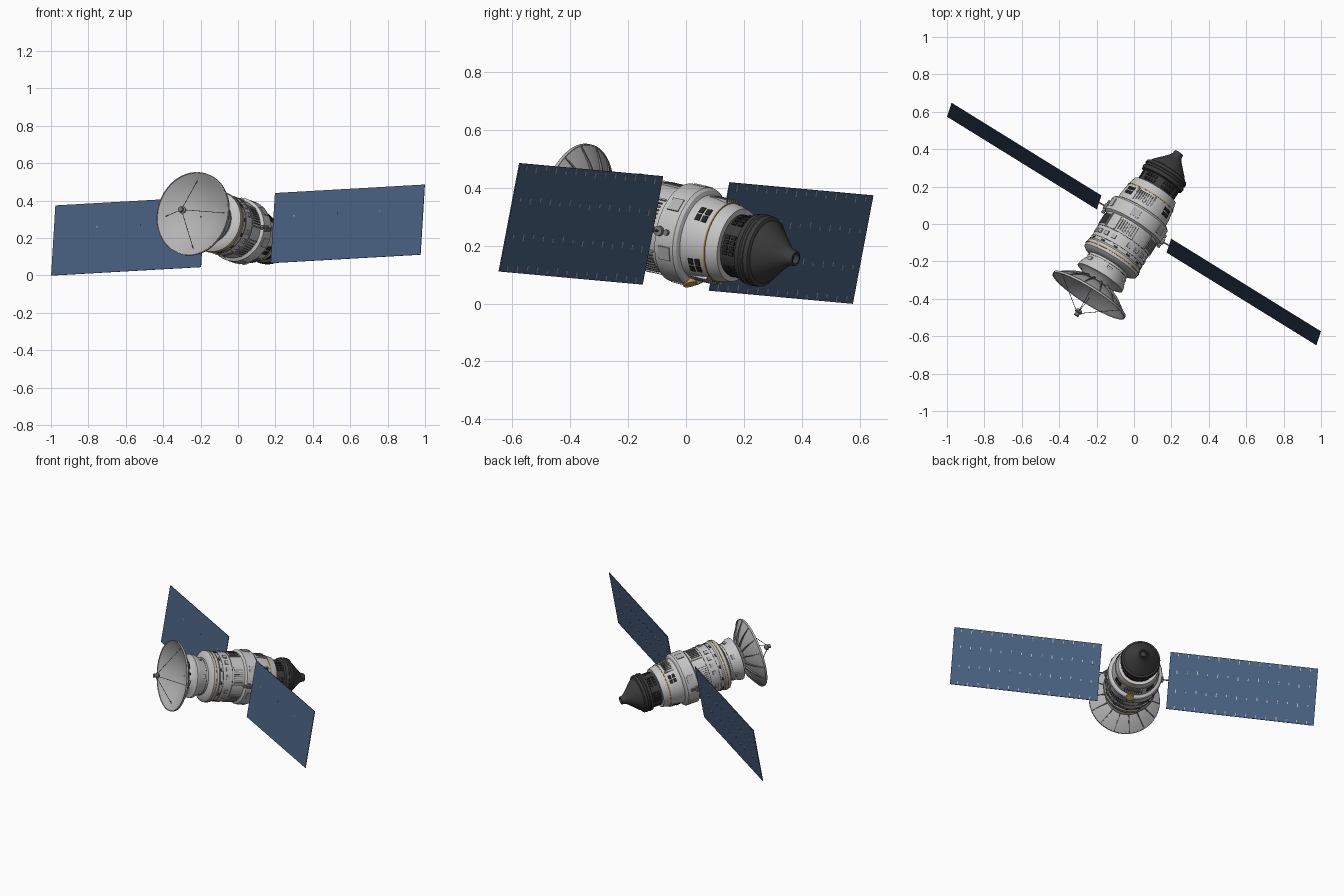
import bpy, bmesh, math
from mathutils import Matrix, Vector

if "Cube" in bpy.data.objects:
    bpy.data.objects.remove(bpy.data.objects["Cube"])

# Local frame: x = solar wing axis, y = wing height, z = body axis toward the dish
D = Vector((-0.525, -0.831, 0.19)).normalized()
U = Vector((0.849, -0.5255, 0.048))
U = (U - D * U.dot(D)).normalized()
V = D.cross(U)
WORLD = Matrix.Translation((0, 0, 0.2425)) @ Matrix((U, V, D)).transposed().to_4x4()


def material(name, rgb):
    m = bpy.data.materials.new(name)
    m.diffuse_color = (*rgb, 1)
    m.use_nodes = True
    m.node_tree.nodes["Principled BSDF"].inputs["Base Color"].default_value = m.diffuse_color
    return m


HULL = material("hull light grey", (0.56, 0.56, 0.56))
DISH = material("dish grey", (0.45, 0.45, 0.45))
MID = material("mid grey", (0.2, 0.2, 0.2))
DARK = material("charcoal", (0.045, 0.045, 0.045))
BLACK = material("black", (0.02, 0.02, 0.02))
GOLD = material("gold", (0.5, 0.31, 0.07))
BLUE = material("panel blue", (0.066, 0.117, 0.216))


def finish(name, bm, mat, smooth=False):
    bmesh.ops.recalc_face_normals(bm, faces=bm.faces)
    me = bpy.data.meshes.new(name)
    bm.to_mesh(me)
    bm.free()
    me.materials.append(mat)
    ob = bpy.data.objects.new(name, me)
    bpy.context.collection.objects.link(ob)
    ob.matrix_world = WORLD
    if smooth:
        bpy.context.view_layer.objects.active = ob
        ob.select_set(True)
        bpy.ops.object.shade_smooth_by_angle(angle=math.radians(30))
        ob.select_set(False)
    return ob


def lathe(name, profile, mat, n=48, closed=False):
    """Revolve (s, r) points about the body axis."""
    bm = bmesh.new()
    rings = [[bm.verts.new((r * math.cos(2 * math.pi * i / n), r * math.sin(2 * math.pi * i / n), s))
              for i in range(n)] for s, r in profile]
    pairs = list(zip(rings, rings[1:])) + ([(rings[-1], rings[0])] if closed else [])
    for a, b in pairs:
        for i in range(n):
            bm.faces.new((a[i], a[(i + 1) % n], b[(i + 1) % n], b[i]))
    if not closed:
        bm.faces.new(rings[0])
        bm.faces.new(rings[-1])
    return finish(name, bm, mat, True)


def add_box(bm, center, size, rot=Matrix()):
    bmesh.ops.create_cube(bm, size=1, matrix=rot @ Matrix.Translation(center) @ Matrix.Diagonal((*size, 1)))


def hull_boxes(name, items, mat):
    """Boxes on the hull: (angle deg, s, radius, tangential width, axial length, height)."""
    bm = bmesh.new()
    for a, s, r, w, l, h in items:
        add_box(bm, (r, 0, s), (h, w, l), Matrix.Rotation(math.radians(a), 4, 'Z'))
    return finish(name, bm, mat)


def rod(bm, p, q, r, n=8):
    p, q = Vector(p), Vector(q)
    m = Matrix.Translation((p + q) / 2) @ (q - p).to_track_quat('Z', 'Y').to_matrix().to_4x4()
    bmesh.ops.create_cone(bm, cap_ends=True, segments=n, radius1=r, radius2=r, depth=(q - p).length, matrix=m)


# Main hull, from the engine end to the dish mount
lathe("main_hull", [(-0.215, 0.1), (-0.215, 0.128), (-0.19, 0.135), (-0.115, 0.148), (-0.075, 0.15),
                    (-0.07, 0.165), (-0.06, 0.173), (0.015, 0.173), (0.025, 0.157), (0.195, 0.157),
                    (0.205, 0.164), (0.24, 0.164), (0.25, 0.15), (0.262, 0.12)], HULL)
lathe("dish_neck", [(0.255, 0.119), (0.295, 0.122), (0.325, 0.138), (0.347, 0.14), (0.353, 0.115),
                    (0.381, 0.085), (0.371, 0.01)], HULL)
for i, (s, r) in enumerate([(-0.168, 0.1415), (0.222, 0.167)]):
    lathe(f"gold_band_{i}", [(s - 0.003, r - 0.01), (s - 0.003, r), (s + 0.003, r), (s + 0.003, r - 0.01)], GOLD)
for i, (s, r) in enumerate([(0.11, 0.1595), (0.175, 0.1595), (0.275, 0.1225)]):
    lathe(f"seam_ring_{i}", [(s - 0.002, r - 0.01), (s - 0.002, r), (s + 0.002, r), (s + 0.002, r - 0.01)], MID)

# Engine: dark collar, flared ring, cone and nozzle
lathe("engine_collar", [(-0.21, 0.108), (-0.285, 0.106)], DARK)
lathe("engine_ring", [(-0.275, 0.105), (-0.282, 0.123), (-0.3, 0.127), (-0.305, 0.121), (-0.315, 0.121),
                      (-0.32, 0.125), (-0.335, 0.122), (-0.34, 0.113)], DARK)
lathe("engine_cone", [(-0.335, 0.114), (-0.36, 0.096), (-0.4, 0.058), (-0.425, 0.036), (-0.44, 0.028),
                      (-0.458, 0.026), (-0.458, 0.019), (-0.44, 0.016)], DARK)

# Collar and hull windows, in rows and columns
win = []
for a0 in range(0, 360, 60):
    for da in (-15, -5, 5, 15):
        for s in (-0.234, -0.26):
            win.append((a0 + da, s, 0.107, 0.014, 0.018, 0.01))
hull_boxes("collar_windows", win, BLACK)
win = []
for a0 in (36, 140, 230, 320):
    for da in (-6, 6):
        for s, r in ((-0.115, 0.147), (-0.14, 0.1435)):
            win.append((a0 + da, s, r, 0.025, 0.019, 0.005))
hull_boxes("hull_windows", win, BLACK)

# Vent louvres with pale frames
slats, frames = [], []
for a0, s, r, l in ((95, 0.068, 0.157, 0.06), (20, 0.068, 0.157, 0.06), (160, 0.068, 0.157, 0.06),
                    (230, 0.068, 0.157, 0.06), (310, 0.068, 0.157, 0.06), (98, -0.125, 0.146, 0.055),
                    (275, -0.125, 0.146, 0.05)):
    slats += [(a0 + 5 * k, s, r, 0.005, l, 0.01) for k in range(-3, 4)]
    frames += [(a0 + 21 * q, s, r, 0.006, l + 0.015, 0.012) for q in (-1, 1)]
hull_boxes("vent_slats", slats, MID)
hull_boxes("vent_frames", frames, HULL)

# Equipment boxes around the forward hull and neck
hull_boxes("forward_boxes", [(k * 18, 0.143, 0.158, 0.026, 0.024, 0.01) for k in range(20) if k % 5], DISH)
hull_boxes("forward_windows", [(k * 30 + 4, 0.188, 0.157, 0.022, 0.01, 0.006) for k in range(12)], DARK)
hull_boxes("neck_boxes", [(k * 60 + 20, 0.3, 0.126, 0.03, 0.02, 0.01) for k in range(6)], DISH)
hull_boxes("ring_plates", [(k * 60 + 35, -0.025, 0.171, 0.05, 0.045, 0.009) for k in range(6)], DISH)

# Gold service hatch under the back shoulder of the wide ring
bm = bmesh.new()
a = math.radians(-82)
rod(bm, (0.13 * math.cos(a), 0.13 * math.sin(a), -0.045),
    (0.17 * math.cos(a), 0.17 * math.sin(a), -0.07), 0.024, 24)
finish("gold_hatch", bm, GOLD)

# Dish: parabolic shell
R, N = 0.224, 8


def bowl(r):
    return 0.378 + 0.084 * (r / R) ** 2


radii = [0.004 + (R - 0.004) * k / N for k in range(N + 1)]
lathe("dish", [(bowl(r), r) for r in radii] + [(bowl(r) - 0.006, r) for r in reversed(radii)], DISH, 64, True)
lathe("dish_rim", [(0.452, 0.222), (0.452, 0.2265), (0.464, 0.2265), (0.464, 0.222)], DISH, 64, True)

# Dish back ribs
bm = bmesh.new()
for k in range(14):
    rot = Matrix.Rotation(2 * math.pi * k / 14, 3, 'Z')
    steps = []
    for r in radii[3:]:
        h = 0.004 + 0.012 * (1 - (r / R) ** 2)
        steps.append([bm.verts.new(rot @ Vector((r, y, z))) for y, z in (
            (-0.003, bowl(r) - 0.004), (0.003, bowl(r) - 0.004),
            (0.003, bowl(r) - 0.005 - h), (-0.003, bowl(r) - 0.005 - h))])
    for p, q in zip(steps, steps[1:]):
        for i in range(4):
            bm.faces.new((p[i], p[(i + 1) % 4], q[(i + 1) % 4], q[i]))
    bm.faces.new(steps[0])
    bm.faces.new(steps[-1])
finish("dish_ribs", bm, MID)

# Feed on four struts
bm = bmesh.new()
for k in range(4):
    a = k * math.pi / 2
    rod(bm, (0.185 * math.cos(a), 0.185 * math.sin(a), bowl(0.185)),
        (0.012 * math.cos(a), 0.012 * math.sin(a), 0.568), 0.0016, 6)
finish("feed_struts", bm, MID)
lathe("feed_horn", [(0.55, 0.009), (0.558, 0.018), (0.568, 0.021), (0.574, 0.012), (0.59, 0.014)], MID, 20)

# Solar wings, their dashed joints and hinges, mirrored left and right
for side, x in (("right", 1), ("left", -1)):
    bm = bmesh.new()
    add_box(bm, (x * 0.691, 0, 0), (0.942, 0.382, 0.004))
    finish(f"{side}_solar_wing", bm, BLUE)
    bm = bmesh.new()
    for v in (-0.175, -0.064, 0.064, 0.175):
        for k in range(14):
            add_box(bm, (x * (0.27 + 0.065 * k), v + 0.004 * (k % 3 - 1), -0.0022),
                    (0.006, 0.014 if k % 2 else 0.022, 0.0016))
    for k in range(3):
        add_box(bm, (x * (0.35 + 0.27 * k), 0.06, 0.0022), (0.004, 0.008, 0.0016))
    finish(f"{side}_wing_clips", bm, DISH)
    bm = bmesh.new()
    rod(bm, (x * 0.15, 0, 0), (x * 0.187, 0, 0), 0.017, 20)
    rod(bm, (x * 0.185, 0, 0), (x * 0.222, 0, 0), 0.004, 10)
    for s in (-0.03, 0.03):
        rod(bm, (x * 0.165, 0, s), (x * 0.183, 0, s), 0.01, 12)
    finish(f"{side}_wing_hinge", bm, MID, True)
